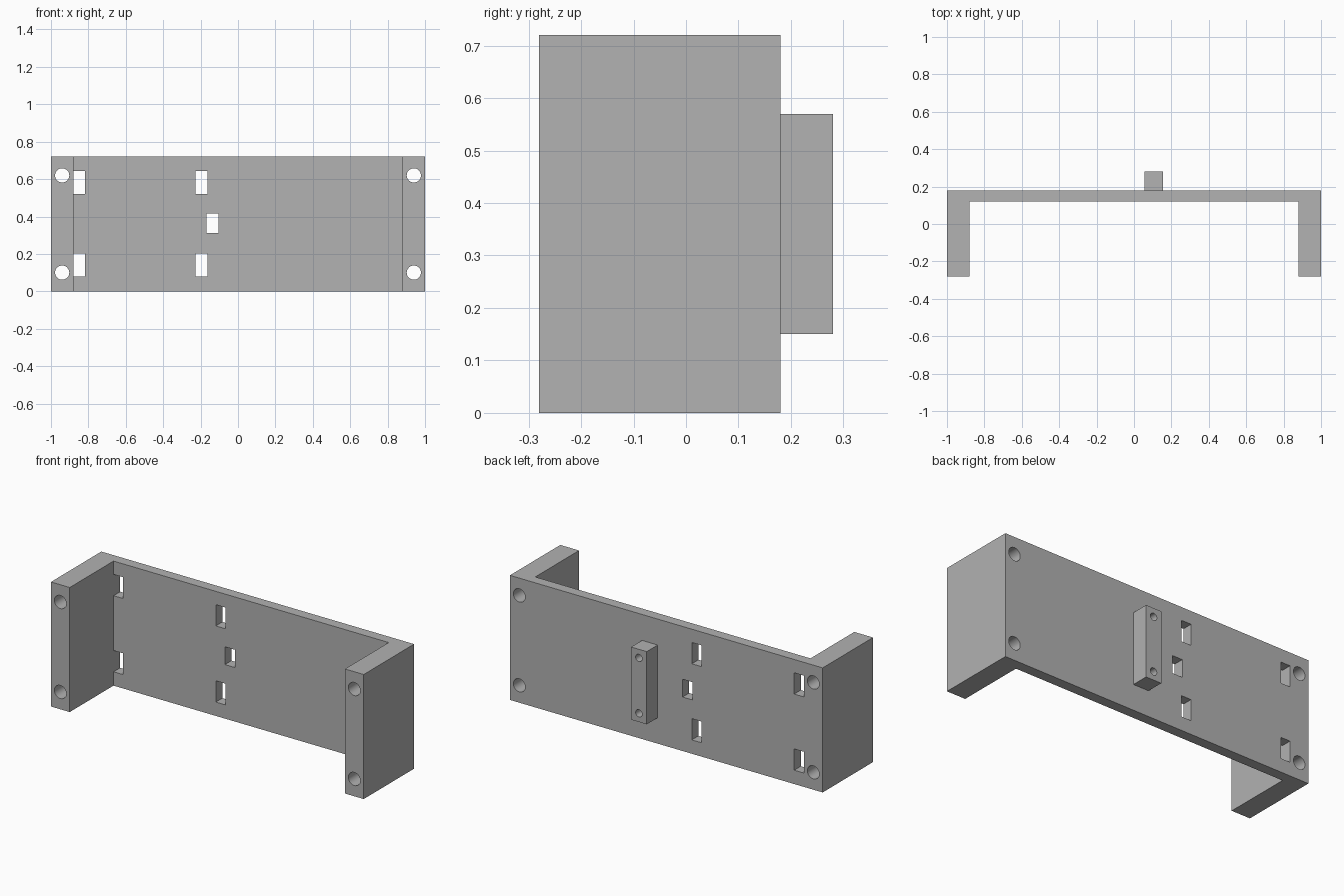
import bpy, bmesh, math
from mathutils import Matrix, Vector

if "Cube" in bpy.data.objects:
    bpy.data.objects.remove(bpy.data.objects["Cube"])

grey = bpy.data.materials.new("plain grey")
grey.diffuse_color = (0.445, 0.445, 0.445, 1)
grey.use_nodes = True
grey.node_tree.nodes["Principled BSDF"].inputs["Base Color"].default_value = grey.diffuse_color


def make_object(name, bm):
    bmesh.ops.recalc_face_normals(bm, faces=bm.faces[:])
    mesh = bpy.data.meshes.new(name)
    bm.to_mesh(mesh)
    bm.free()
    mesh.materials.append(grey)
    obj = bpy.data.objects.new(name, mesh)
    bpy.context.collection.objects.link(obj)
    return obj


def add_box(bm, x0, x1, y0, y1, z0, z1):
    lo, hi = Vector((x0, y0, z0)), Vector((x1, y1, z1))
    size = hi - lo
    bmesh.ops.create_cube(bm, size=1, matrix=Matrix.Translation((lo + hi) / 2)
                          @ Matrix.Diagonal((*size, 1)))


def add_bore(bm, x, z, radius, y0, y1):
    # cylinder running along y
    bmesh.ops.create_cone(bm, cap_ends=True, segments=32, radius1=radius, radius2=radius,
                          depth=y1 - y0,
                          matrix=Matrix.Translation((x, (y0 + y1) / 2, z))
                          @ Matrix.Rotation(math.pi / 2, 4, 'X'))


def cut(obj, cutter):
    cutter.hide_render = True
    cutter.hide_viewport = True
    cutter.display_type = 'WIRE'
    mod = obj.modifiers.new("cut", 'BOOLEAN')
    mod.operation = 'DIFFERENCE'
    mod.solver = 'EXACT'
    mod.object = cutter


def smooth_bores(obj):
    # bake the cuts, drop the cutters, then smooth only the round walls
    bpy.context.view_layer.update()
    evaluated = obj.evaluated_get(bpy.context.evaluated_depsgraph_get())
    obj.data = bpy.data.meshes.new_from_object(evaluated)
    for mod in list(obj.modifiers):
        cutter = mod.object
        obj.modifiers.remove(mod)
        bpy.data.objects.remove(cutter)
    bpy.ops.object.select_all(action='DESELECT')
    obj.select_set(True)
    bpy.context.view_layer.objects.active = obj
    bpy.ops.object.shade_smooth_by_angle(angle=math.radians(30))


# U-shaped bracket: back plate with two side legs, extruded upwards
profile = [(-1, -0.28), (-0.88, -0.28), (-0.88, 0.12), (0.88, 0.12),
           (0.88, -0.28), (1, -0.28), (1, 0.18), (-1, 0.18)]
bm = bmesh.new()
face = bm.faces.new([bm.verts.new((x, y, 0)) for x, y in profile])
top = bmesh.ops.extrude_face_region(bm, geom=[face])["geom"]
bmesh.ops.translate(bm, vec=(0, 0, 0.72),
                    verts=[v for v in top if isinstance(v, bmesh.types.BMVert)])
bracket = make_object("bracket", bm)

# screw holes through the full depth of the legs
bm = bmesh.new()
for x in (-0.94, 0.94):
    for z in (0.10, 0.62):
        add_bore(bm, x, z, 0.038, -0.4, 0.3)
cut(bracket, make_object("screw_hole_cutter", bm))

# rectangular slots through the back plate
bm = bmesh.new()
for x0, x1 in ((-0.8795, -0.818), (-0.226, -0.163)):
    for z0, z1 in ((0.08, 0.203), (0.52, 0.643)):
        add_box(bm, x0, x1, 0.05, 0.25, z0, z1)
add_box(bm, -0.168, -0.104, 0.05, 0.25, 0.312, 0.415)
cut(bracket, make_object("slot_cutter", bm))
smooth_bores(bracket)

# mounting block on the back with two blind holes
bm = bmesh.new()
add_box(bm, 0.055, 0.155, 0.18, 0.28, 0.15, 0.57)
block = make_object("mounting_block", bm)
bm = bmesh.new()
for z in (0.20, 0.52):
    add_bore(bm, 0.105, z, 0.021, 0.20, 0.35)
cut(block, make_object("block_hole_cutter", bm))
smooth_bores(block)
